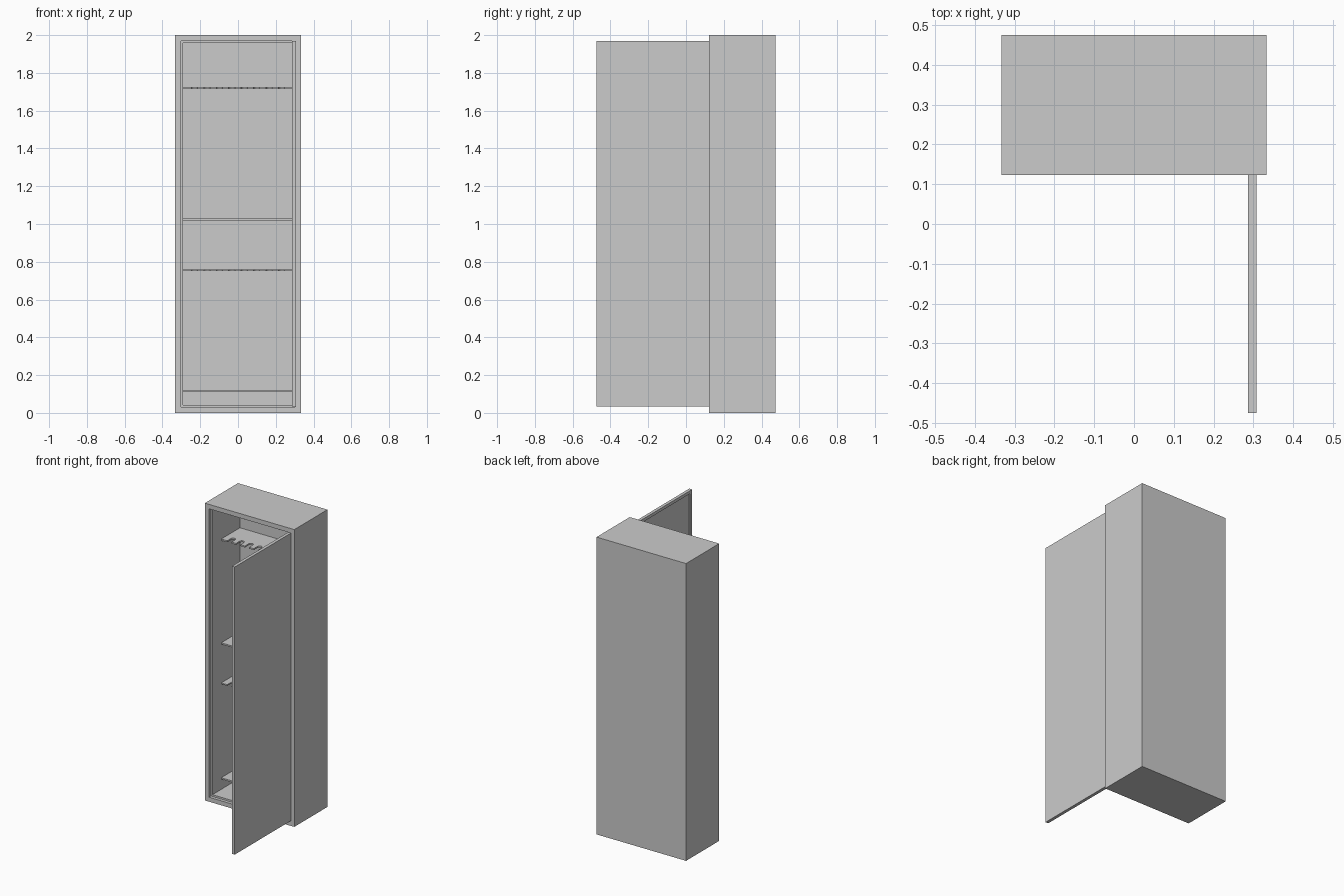
import bpy, bmesh, math
from mathutils import Vector

cube = bpy.data.objects.get("Cube")
if cube:
    bpy.data.objects.remove(cube, do_unlink=True)

GREY = (0.6, 0.6, 0.6, 1.0)
metal = bpy.data.materials.new("grey metal")
metal.use_nodes = True
metal.diffuse_color = GREY
metal.node_tree.nodes["Principled BSDF"].inputs["Base Color"].default_value = GREY


def finish(bm, name):
    mesh = bpy.data.meshes.new(name)
    bm.to_mesh(mesh)
    bm.free()
    mesh.materials.append(metal)
    obj = bpy.data.objects.new(name, mesh)
    bpy.context.collection.objects.link(obj)
    return obj


def box(low, high):
    bm = bmesh.new()
    bmesh.ops.create_cube(bm, size=1)
    low, high = Vector(low), Vector(high)
    for v in bm.verts:
        v.co = (low + high) / 2 + v.co * (high - low)
    bm.normal_update()
    return bm


def recess(bm, direction, steps):
    """Inset the face pointing along direction, then push it inward, per step."""
    face = max(bm.faces, key=lambda f: f.normal.dot(Vector(direction)))
    for border, depth in steps:
        bmesh.ops.inset_region(bm, faces=[face], thickness=border, use_even_offset=True)
        ring = bmesh.ops.extrude_discrete_faces(bm, faces=[face])["faces"]
        face = ring[0]
        bmesh.ops.translate(bm, verts=face.verts, vec=Vector(direction) * -depth)
        bm.normal_update()


FRONT, BACK, INNER_BACK = 0.123, 0.475, 0.436
INNER_X = 0.291
SHELF_FRONT = 0.238

# Cabinet shell: rebate for the door, then the deep interior
body = box((-0.333, FRONT, 0), (0.333, BACK, 2))
recess(body, (0, -1, 0), [(0.03, 0.021), (0.012, INNER_BACK - FRONT - 0.021)])
finish(body, "cabinet_body")

# Door swung fully open, with a shallow pan on its inner side
door = box((0.287, -0.475, 0.035), (0.308, FRONT, 1.97))
recess(door, (-1, 0, 0), [(0.02, 0.01)])
finish(door, "door")

# Plain shelves
for name, z in (("middle_shelf", 1.018), ("bottom_shelf", 0.11)):
    finish(box((-INNER_X, SHELF_FRONT, z), (INNER_X, INNER_BACK, z + 0.01)), name)


# Racks with round-ended slots along the front edge
def rack(name, z, thickness, slots=8, pitch=0.066, radius=0.016, depth=0.055):
    outline = [(-INNER_X, INNER_BACK), (-INNER_X, SHELF_FRONT)]
    for i in range(slots):
        cx = (i - (slots - 1) / 2) * pitch
        outline.append((cx - radius, SHELF_FRONT))
        for k in range(9):
            a = math.pi * (1 - k / 8)
            outline.append((cx + radius * math.cos(a),
                            SHELF_FRONT + depth - radius + radius * math.sin(a)))
        outline.append((cx + radius, SHELF_FRONT))
    outline += [(INNER_X, SHELF_FRONT), (INNER_X, INNER_BACK)]
    bm = bmesh.new()
    face = bm.faces.new([bm.verts.new((x, y, z)) for x, y in outline])
    new = bmesh.ops.extrude_face_region(bm, geom=[face])["geom"]
    top = [g for g in new if isinstance(g, bmesh.types.BMVert)]
    bmesh.ops.translate(bm, verts=top, vec=(0, 0, thickness))
    bmesh.ops.recalc_face_normals(bm, faces=bm.faces)
    finish(bm, name)


rack("upper_rack", 1.716, 0.01)
rack("lower_rack", 0.75, 0.008)
